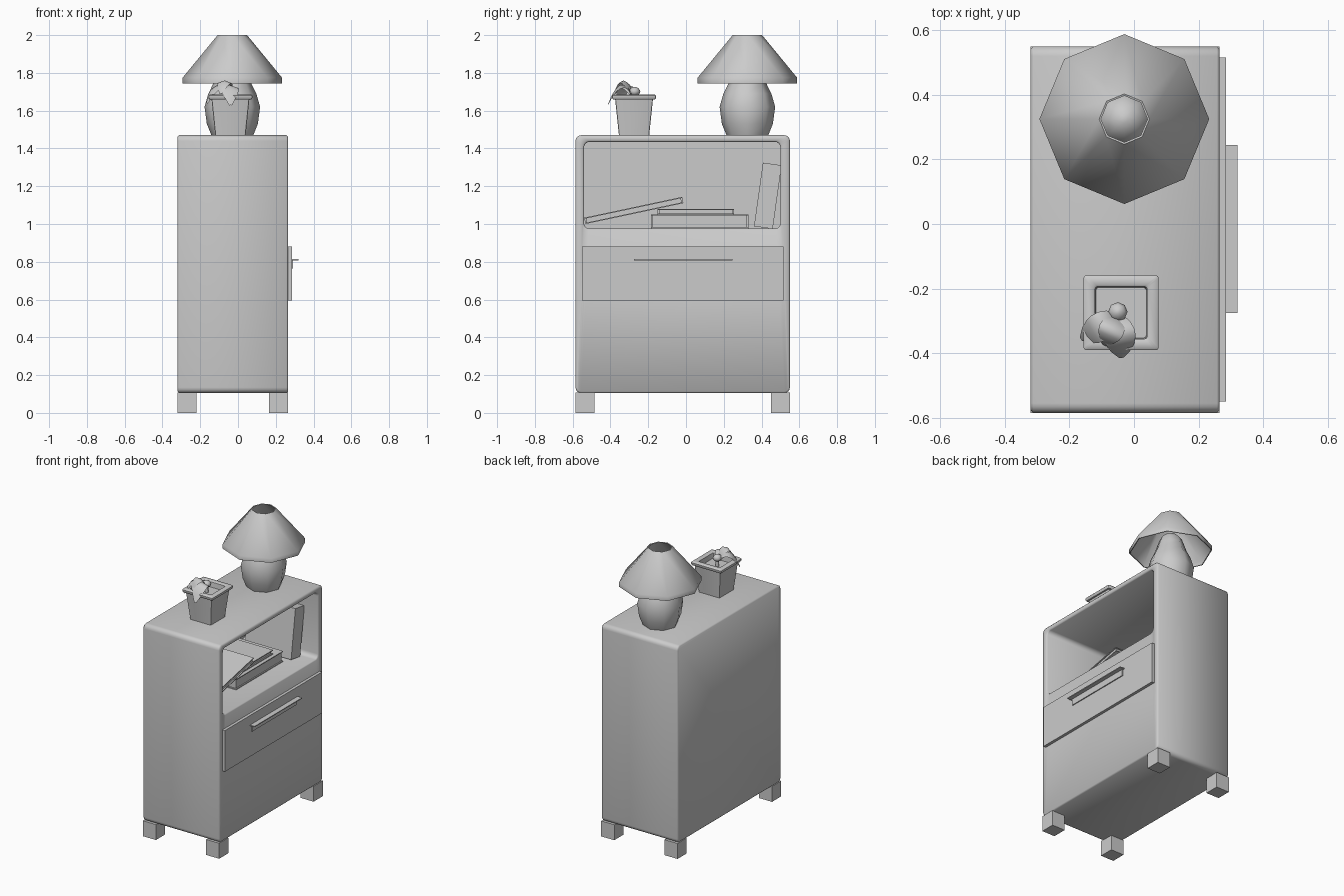
import bpy, math
from math import sin, cos, pi, radians
from mathutils import Vector, Matrix

if "Cube" in bpy.data.objects:
    bpy.data.objects.remove(bpy.data.objects["Cube"])

grey = bpy.data.materials.new("plain grey")
grey.diffuse_color = (0.6, 0.6, 0.6, 1)
grey.use_nodes = True
grey.node_tree.nodes["Principled BSDF"].inputs["Base Color"].default_value = grey.diffuse_color


def make(name, verts, faces, smooth=None):
    me = bpy.data.meshes.new(name)
    me.from_pydata([tuple(v) for v in verts], [], faces)
    me.materials.append(grey)
    ob = bpy.data.objects.new(name, me)
    bpy.context.collection.objects.link(ob)
    bpy.ops.object.select_all(action='DESELECT')
    ob.select_set(True)
    bpy.context.view_layer.objects.active = ob
    bpy.ops.object.mode_set(mode='EDIT')
    bpy.ops.mesh.select_all(action='SELECT')
    bpy.ops.mesh.normals_make_consistent(inside=False)
    bpy.ops.object.mode_set(mode='OBJECT')
    if smooth:
        bpy.ops.object.shade_smooth_by_angle(angle=radians(smooth))
    return ob


def loft(name, rings, caps=True, smooth=None, loop=False):
    """Skin a list of closed rings that all have the same point count."""
    n = len(rings[0])
    verts = [p for r in rings for p in r]
    last = len(rings) if loop else len(rings) - 1
    faces = []
    for k in range(last):
        a, b = k * n, (k + 1) % len(rings) * n
        faces += [(a + i, a + (i + 1) % n, b + (i + 1) % n, b + i) for i in range(n)]
    if caps and not loop:
        faces += [tuple(range(n)), tuple(range(len(verts) - n, len(verts)))]
    return make(name, verts, faces, smooth)


def round_rect(a0, a1, b0, b1, r, seg=4):
    pts = []
    corners = [(a1 - r, b1 - r), (a0 + r, b1 - r), (a0 + r, b0 + r), (a1 - r, b0 + r)]
    for k, (a, b) in enumerate(corners):
        for i in range(seg + 1):
            t = pi / 2 * (k + i / seg)
            pts.append((a + r * cos(t), b + r * sin(t)))
    return pts


def box(name, lo, hi, matrix=Matrix()):
    v = [matrix @ Vector((x, y, z)) for x in (lo[0], hi[0])
         for y in (lo[1], hi[1]) for z in (lo[2], hi[2])]
    f = [(0, 1, 3, 2), (4, 6, 7, 5), (0, 4, 5, 1), (2, 3, 7, 6), (0, 2, 6, 4), (1, 5, 7, 3)]
    return make(name, v, f)


# Cabinet: rounded shell running along x, with the open shelf sunk into its face
def slab(x, inset, r):
    return [(x, y, z) for y, z in
            round_rect(-.585 + inset, .55 - inset, .105 + inset, 1.47 - inset, r)]


def niche(x, grow):
    return [(x, y, z) for y, z in
            round_rect(-.54 - grow, .5 + grow, .975 - grow, 1.435 + grow, .03)]


loft("cabinet", [slab(-.32, .008, .022), slab(-.312, 0, .03), slab(.257, 0, .03),
                 slab(.265, .008, .022), niche(.265, .006), niche(.258, 0),
                 niche(-.29, 0)], smooth=50)

# Feet
for i, x in enumerate((-.32, .165)):
    for j, y in enumerate((-.585, .45)):
        box(f"foot_{i}{j}", (x, y, 0), (x + .1, y + .1, .107))

# Drawer with a thin ledge handle
box("drawer_front", (.255, -.55, .595), (.285, .515, .88))
box("handle_ledge", (.284, -.275, .808), (.32, .245, .814))
box("handle_mount", (.284, -.26, .765), (.292, .23, .808))


# Books: two covers and a spine around a slightly smaller page block
def book(name, x0, x1, w, t, matrix):
    c = .006
    box(name + "_lower_cover", (x0, 0, 0), (x1, w, c), matrix)
    box(name + "_upper_cover", (x0, 0, t - c), (x1, w, t), matrix)
    box(name + "_spine", (x0, 0, c), (x0 + c, w, t - c), matrix)
    box(name + "_pages", (x0 + c, .008, c), (x1 - .008, w - .008, t - c), matrix)


def place(y, z, deg):
    return Matrix.Translation((0, y, z)) @ Matrix.Rotation(radians(deg), 4, 'X')


book("large_flat_book", -.25, .115, .515, .073, place(-.185, .977, 0))
book("small_flat_book", -.2, .09, .405, .03, place(-.15, 1.05, 0))
book("leaning_book", -.22, .135, .53, .034, place(-.532, 1.0, 12))
box("upright_book", (-.2, 0, 0), (.155, .1, .34), place(.36, .988, -8))


# Lamp: eight-sided body and open shade
def octagon(r, z, x=-.03, y=.325):
    return [(x + r * cos(k * pi / 4), y + r * sin(k * pi / 4), z) for k in range(8)]


body = [(.11, 1.468), (.135, 1.53), (.147, 1.62), (.127, 1.69), (.1, 1.745),
        (.085, 1.79), (.07, 1.83), (.04, 1.86), (.012, 1.872)]
loft("lamp_body", [octagon(r, z) for r, z in body], smooth=60)
shade = [(.078, 2.0), (.263, 1.775), (.263, 1.745), (.257, 1.745), (.257, 1.773), (.072, 1.998)]
loft("lamp_shade", [octagon(r, z) for r, z in shade], loop=True, smooth=50)


# Square flower pot with a thick rim and soil inside
def square(h, z, r=.008):
    return [(-.04 + a, -.275 + b, z) for a, b in round_rect(-h, h, -h, h, r, 2)]


pot = [(.08, 1.468), (.1, 1.66), (.111, 1.66), (.116, 1.667), (.116, 1.679),
       (.11, 1.685), (.086, 1.685), (.081, 1.68), (.078, 1.645)]
loft("flower_pot", [square(h, z) for h, z in pot], smooth=40)


# Plant: bud on a stem with drooping leaves
def bud_ring(r, z):
    return octagon(r, z, -.05, -.272)


loft("plant_stem", [bud_ring(.012, 1.64), bud_ring(.01, 1.69)], smooth=50)
loft("plant_bud", [bud_ring(r, z) for r, z in
                   [(.008, 1.678), (.025, 1.688), (.03, 1.703), (.022, 1.718), (.006, 1.726)]],
     smooth=60)


def leaf(name, deg, length, top, tip, width):
    d = Vector((cos(radians(deg)), sin(radians(deg)), 0))
    side = Vector((-d.y, d.x, 0))
    n, verts = 6, []
    for i in range(n + 1):
        t = i / n
        z = (1 - t) ** 2 * 1.69 + 2 * t * (1 - t) * top + t * t * tip
        w = width * sin(pi * (.08 + .9 * t)) ** .7
        mid = Vector((-.05, -.285, z)) + d * length * t
        verts += [mid - side * w - Vector((0, 0, w * .35)), mid,
                  mid + side * w - Vector((0, 0, w * .35))]
    faces = [(3 * i + k, 3 * i + k + 1, 3 * i + k + 4, 3 * i + k + 3)
             for i in range(n) for k in (0, 1)]
    make(name, verts, faces, smooth=60)


leaf("front_leaf", 275, .13, 1.81, 1.63, .05)
leaf("left_leaf", 212, .135, 1.81, 1.64, .045)
leaf("middle_leaf", 245, .1, 1.83, 1.69, .04)
